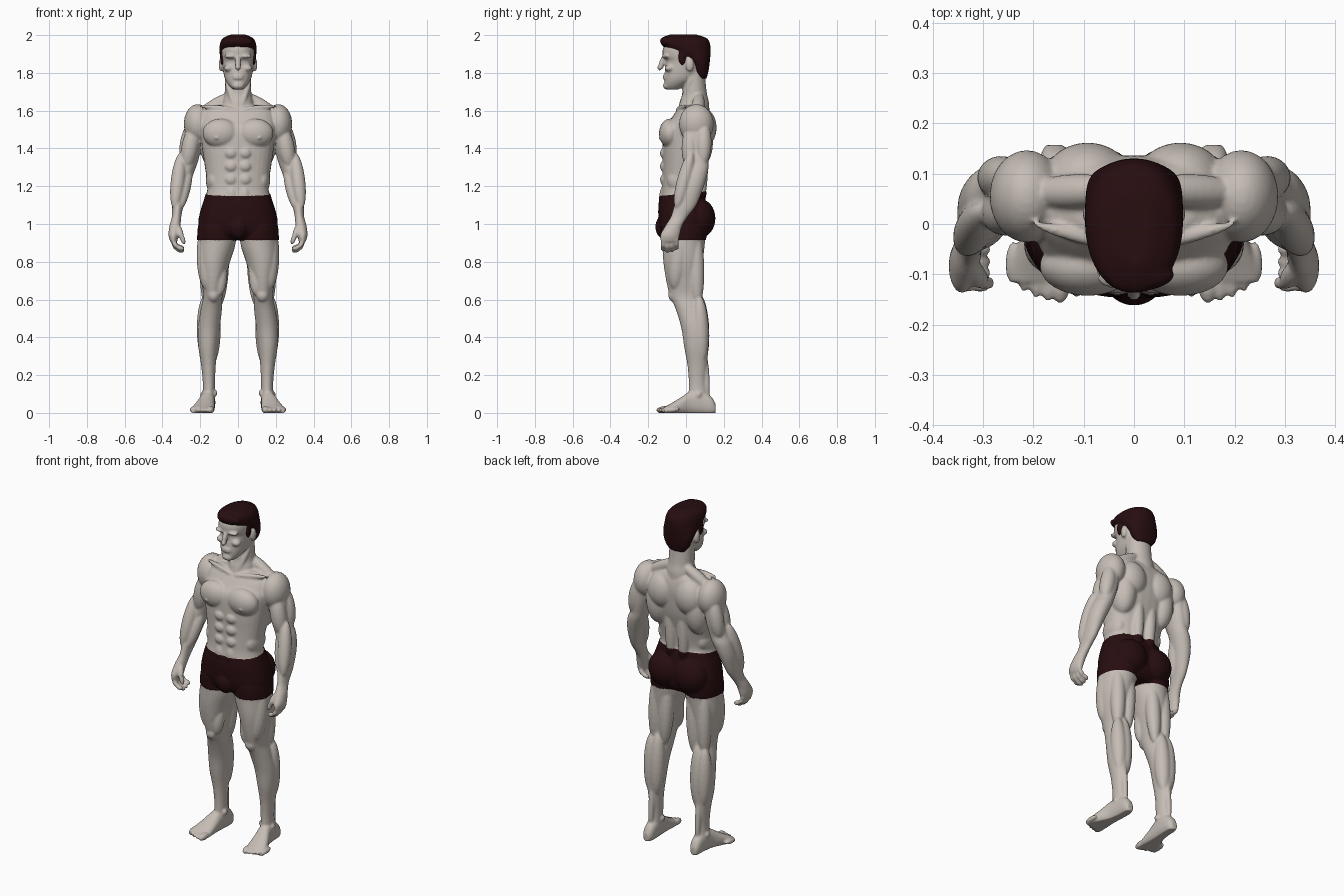
import bpy, bmesh, math
from mathutils import Vector, Matrix

def material(name, rgb):
    m = bpy.data.materials.new(name)
    m.diffuse_color = (*rgb, 1)
    return m

SKIN = material("skin", (0.56, 0.505, 0.46))
DARK = material("dark_maroon", (0.02, 0.004, 0.005))

def spline(rings, steps=4):
    """Catmull-Rom interpolation between rings."""
    out = []
    for i in range(len(rings) - 1):
        p = [rings[max(i - 1, 0)], rings[i], rings[i + 1], rings[min(i + 2, len(rings) - 1)]]
        for k in range(steps):
            t = k / steps
            out.append([0.5 * (2*b + (c - a)*t + (2*a - 5*b + 4*c - d)*t*t + (3*b - a - 3*c + d)*t**3)
                        for a, b, c, d in zip(*p)])
    return out + [list(rings[-1])]

def loft(bm, rings, s=1, n=2.0, axis='z', seg=32):
    """Closed tube; each ring is (position, u min, u max, v min, v max)."""
    loops = []
    for t, u0, u1, v0, v1 in spline(rings):
        loop = []
        for k in range(seg):
            a = 2 * math.pi * k / seg
            c, d = math.cos(a), math.sin(a)
            u = (u0 + u1)/2 + (u1 - u0)/2 * math.copysign(abs(c)**(2/n), c)
            v = (v0 + v1)/2 + (v1 - v0)/2 * math.copysign(abs(d)**(2/n), d)
            loop.append(bm.verts.new((s*u, v, t) if axis == 'z' else (s*u, t, v)))
        loops.append(loop)
    for a, b in zip(loops, loops[1:]):
        for k in range(seg):
            bm.faces.new((a[k], a[(k+1) % seg], b[(k+1) % seg], b[k]))
    bm.faces.new(loops[0][::-1])
    bm.faces.new(loops[-1])

def blob(bm, c, r, s=1):
    m = Matrix.Translation((s*c[0], c[1], c[2])) @ Matrix.Diagonal((*r, 1))
    bmesh.ops.create_uvsphere(bm, u_segments=24, v_segments=16, radius=1, matrix=m)

def muscle(bm, a, b, r, s=1):
    """Spindle stretched from a to b."""
    a, b = Vector((s*a[0], *a[1:])), Vector((s*b[0], *b[1:]))
    rot = (b - a).to_track_quat('Z', 'Y').to_matrix().to_4x4()
    m = Matrix.Translation((a + b)/2) @ rot @ Matrix.Diagonal((r, r, (b - a).length/2, 1))
    bmesh.ops.create_uvsphere(bm, u_segments=20, v_segments=16, radius=1, matrix=m)

def fuse(bm, name, voxel, smooth, mats):
    """Weld all overlapping volumes into one smooth skin."""
    bmesh.ops.recalc_face_normals(bm, faces=bm.faces[:])
    me = bpy.data.meshes.new(name)
    bm.to_mesh(me)
    bm.free()
    ob = bpy.data.objects.new(name, me)
    bpy.context.collection.objects.link(ob)
    mod = ob.modifiers.new("fuse", 'REMESH')
    mod.mode, mod.voxel_size = 'VOXEL', voxel
    mod = ob.modifiers.new("soften", 'SMOOTH')
    mod.factor, mod.iterations = 0.5, smooth
    ev = ob.evaluated_get(bpy.context.evaluated_depsgraph_get())
    new = bpy.data.meshes.new_from_object(ev)
    ob.modifiers.clear()
    ob.data = new
    new.name = name
    new.materials.clear()
    for m in mats:
        new.materials.append(m)
    new.polygons.foreach_set("use_smooth", [True] * len(new.polygons))
    new.polygons.foreach_set("material_index", [0] * len(new.polygons))
    return ob

bm = bmesh.new()
# trunk and neck: (z, half width, front, back)
trunk = [(.92, .12, -.09, .08), (.95, .19, -.125, .11), (1.0, .207, -.14, .12), (1.05, .2, -.143, .12),
         (1.1, .186, -.142, .105), (1.15, .17, -.135, .09), (1.2, .162, -.128, .082), (1.3, .175, -.124, .1),
         (1.4, .19, -.125, .125), (1.5, .2, -.118, .135), (1.55, .2, -.085, .135), (1.6, .185, -.05, .125),
         (1.63, .12, -.025, .11)]
loft(bm, [(z, -w, w, f, b) for z, w, f, b in trunk], n=2.4)
neck = [(1.57, .09, -.05, .125), (1.64, .082, -.035, .122), (1.68, .072, -.022, .113), (1.72, .07, -.018, .107),
        (1.8, .068, -.01, .1)]
loft(bm, [(z, -w, w, f, b) for z, w, f, b in neck])
# head and face
head = [(1.712, .028, -.1, -.04), (1.735, .05, -.112, .0), (1.765, .068, -.114, .05), (1.8, .077, -.113, .09),
        (1.84, .082, -.108, .105), (1.865, .084, -.106, .11), (1.89, .086, -.122, .112), (1.93, .086, -.122, .112),
        (1.965, .07, -.1, .095), (1.985, .045, -.06, .06)]
loft(bm, [(z, -w, w, f, b) for z, w, f, b in head], n=2.3)
muscle(bm, (0, -.112, 1.9), (0, -.142, 1.81), .015)
blob(bm, (0, -.136, 1.829), (.015, .017, .012))
blob(bm, (0, -.102, 1.732), (.032, .02, .02))
for z in (1.772, 1.785):
    blob(bm, (0, -.114, z), (.028, .009, .006))
blob(bm, (0, -.115, .985), (.052, .043, .06))

# limbs: (z, inner x, outer x, front, back)
ARM = [(1.6, .17, .24, .0, .11), (1.55, .17, .265, -.01, .13), (1.48, .18, .283, -.015, .13),
       (1.4, .195, .292, -.012, .128), (1.33, .212, .312, -.005, .12), (1.28, .23, .335, -.01, .117),
       (1.2, .26, .35, -.025, .095), (1.1, .288, .35, -.062, .055), (1.04, .3, .35, -.08, .01),
       (.99, .305, .363, -.11, -.02), (.94, .315, .368, -.137, -.033), (.905, .322, .358, -.132, -.045)]
LEG = [(1.1, .03, .16, -.08, .08), (1.0, .012, .205, -.125, .11), (.9, .012, .213, -.125, .1),
       (.8, .042, .212, -.12, .09), (.7, .068, .195, -.105, .08), (.62, .082, .184, -.085, .08),
       (.55, .085, .197, -.055, .09), (.45, .096, .212, -.025, .115), (.35, .108, .21, -.01, .118),
       (.25, .118, .195, .008, .112), (.15, .122, .186, .015, .106), (.06, .122, .19, .01, .125)]
FOOT = [(.157, .14, .175, .0, .045), (.135, .125, .186, -.01, .085), (.08, .12, .192, -.01, .12),
        (.02, .122, .203, -.01, .112), (-.03, .123, .225, -.01, .08), (-.08, .124, .245, -.01, .05),
        (-.115, .13, .25, -.01, .032)]
MUSCLES = [
    ((.02, .07, 1.69), (.22, .06, 1.57), .034),       # trapezius
    ((.068, .03, 1.78), (.012, -.035, 1.6), .015),    # neck cord
    ((.01, -.05, 1.605), (.2, .0, 1.625), .014),      # collar bone
    ((.04, .075, 1.08), (.045, .09, 1.48), .034),     # spinal column
    ((.233, .025, 1.52), (.275, .02, 1.29), .046),    # biceps
    ((.245, .095, 1.54), (.285, .09, 1.31), .043),    # triceps
    ((.3, .03, 1.38), (.336, -.05, 1.08), .038),      # outer forearm
    ((.255, .045, 1.32), (.312, -.04, 1.07), .034),   # inner forearm
    ((.163, -.02, 1.02), (.163, -.06, .65), .056),    # thigh
    ((.115, -.05, 1.02), (.125, -.075, .67), .052),
    ((.09, -.04, .84), (.098, -.065, .62), .038),
    ((.08, .05, .98), (.1, .06, .56), .042),          # hamstrings
    ((.155, .05, .98), (.165, .06, .56), .042),
    ((.134, .07, .63), (.14, .085, .25), .046),       # calf
    ((.176, .07, .62), (.172, .085, .26), .044),
    ((.155, .1, .33), (.155, .115, .06), .017)]       # heel cord
BLOBS = [
    ((.092, -.083, 1.48), (.096, .06, .078)),         # chest
    ((.115, -.138, 1.455), (.008, .008, .008)),
    ((.13, .06, 1.43), (.072, .083, .14)),            # back
    ((.092, .088, 1.51), (.088, .074, .105)),
    ((.128, -.02, 1.23), (.042, .08, .07)),           # flank
    ((.034, -.105, 1.15), (.036, .036, .06)),
    ((.085, .07, 1.03), (.097, .082, .1)),            # buttock
    ((.213, .055, 1.53), (.074, .092, .104)),         # shoulder
    ((.13, -.06, .625), (.034, .034, .04)),           # knee
    ((.186, .065, .095), (.014, .018, .018)),         # ankle
    ((.122, .05, .105), (.013, .018, .018)),
    ((.09, .02, 1.843), (.012, .022, .036)),          # ear
    ((.038, -.108, 1.888), (.036, .02, .011)),        # brow
    ((.05, -.088, 1.825), (.026, .025, .018))]        # cheek
BLOBS += [((.037, -.112, z), (.035, .026, .031)) for z in (1.375, 1.305, 1.235)]  # stomach
for s in (1, -1):
    loft(bm, ARM, s)
    loft(bm, LEG, s)
    loft(bm, FOOT, s, n=2.3, axis='y')
    for a, b, r in MUSCLES:
        muscle(bm, a, b, r, s)
    for c, r in BLOBS:
        blob(bm, c, r, s)
    # fingers and thumb
    for i in range(4):
        y = -.122 + i * .024
        lift = .012 * abs(i - 1.3)
        pts = [(.345, y, .95), (.343, y, .895 + lift/2), (.322, y, .862 + lift), (.29, y, .852 + lift)]
        for a, b in zip(pts, pts[1:]):
            a, b = Vector(a), Vector(b)
            e = (b - a) * .2
            muscle(bm, a - e, b + e, .0135, s)
    muscle(bm, (.335, -.07, 1.01), (.295, -.125, .925), .02, s)
    muscle(bm, (.303, -.115, .95), (.283, -.118, .89), .0135, s)
    # toes
    for i in range(5):
        x, tip = .147 + i * .024, -.158 + .0025 * i * i
        muscle(bm, (x - .004, tip + .085, .02), (x, tip, .013), .02 if i == 0 else .0145, s)

body = fuse(bm, "body_with_shorts", 0.006, 5, [SKIN, DARK])

# shorts: cut clean waist and hem lines, colour the band, raise the cloth slightly
bm = bmesh.new()
bm.from_mesh(body.data)
HEM = .915
waist, tilt = Vector((0, 0, 1.162)), Vector((0, -.1, 1)).normalized()
for co, no in ((Vector((0, 0, HEM)), Vector((0, 0, 1))), (waist, tilt)):
    bmesh.ops.bisect_plane(bm, geom=bm.verts[:] + bm.edges[:] + bm.faces[:], plane_co=co, plane_no=no, dist=1e-5)
for f in bm.faces:
    c = f.calc_center_median()
    f.material_index = int(c.z > HEM and (c - waist).dot(tilt) < 0 and abs(c.x) < .25)
    f.smooth = True
bm.normal_update()
cloth = [(v, v.normal.copy()) for v in bm.verts if all(f.material_index for f in v.link_faces)]
for v, n in cloth:
    v.co += n * .004
for v in bm.verts:          # flat soles
    v.co.z = max(v.co.z, 0)
bm.to_mesh(body.data)
bm.free()

# hair: cap, nape, sideburns and swept fringe
bm = bmesh.new()
hair = [(1.77, .05, .06, .108), (1.8, .074, .045, .117), (1.84, .089, .03, .124), (1.87, .095, .0, .127),
        (1.9, .097, -.05, .13), (1.93, .098, -.108, .13), (1.96, .094, -.136, .126), (1.985, .078, -.13, .108),
        (2.003, .04, -.085, .055)]
loft(bm, [(z, -w, w, f, b) for z, w, f, b in hair], n=2.2)
for s in (1, -1):
    blob(bm, (.083, -.02, 1.885), (.012, .022, .045), s)
muscle(bm, (-.055, -.112, 1.965), (.08, -.1, 1.965), .028)
fuse(bm, "hair", 0.006, 4, [DARK])
